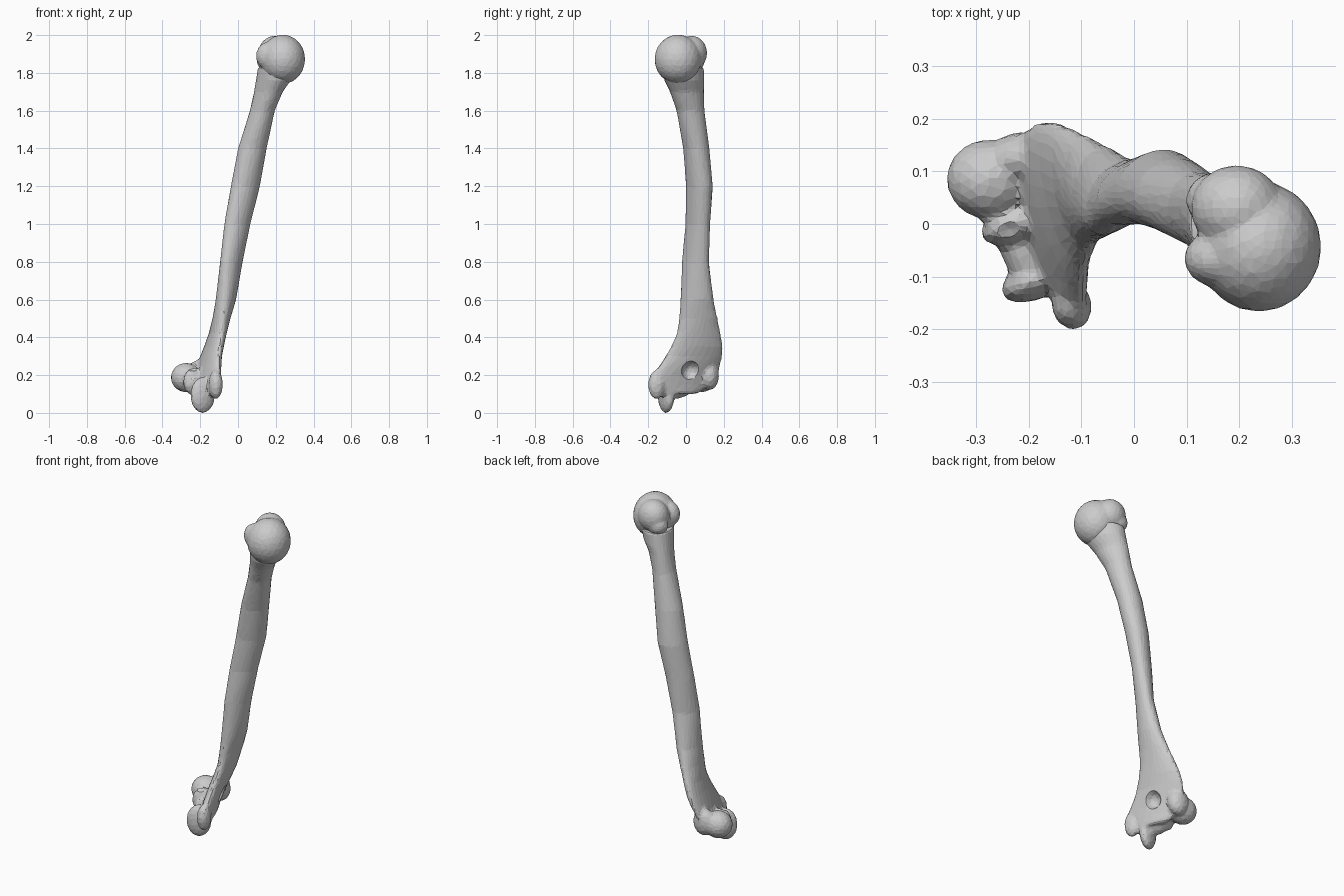
import bpy, bmesh, math
from mathutils import Matrix, Vector

if "Cube" in bpy.data.objects:
    bpy.data.objects.remove(bpy.data.objects["Cube"])


def add_blob(bm, centre, radii, turn=0.0):
    """Ellipsoid added to a bmesh, turned about z."""
    m = Matrix.LocRotScale(Vector(centre), Matrix.Rotation(turn, 3, 'Z').to_quaternion(), Vector(radii))
    bmesh.ops.create_icosphere(bm, subdivisions=3, radius=1, matrix=m)


def add_loft(bm, rows, sides=24):
    """Skin of skewed ellipses; each row is z, x range, y range, skew."""
    rings = []
    for z, x0, x1, y0, y1, skew in rows:
        phi = math.asin(skew)
        ring = []
        for i in range(sides):
            t = 2 * math.pi * i / sides
            ring.append(bm.verts.new(((x0 + x1) / 2 + (x1 - x0) / 2 * math.cos(t),
                                      (y0 + y1) / 2 + (y1 - y0) / 2 * math.sin(t + phi), z)))
        rings.append(ring)
    for a, b in zip(rings, rings[1:]):
        for i in range(sides):
            j = (i + 1) % sides
            bm.faces.new((a[i], a[j], b[j], b[i]))
    bm.faces.new(rings[0])
    bm.faces.new(rings[-1])
    bmesh.ops.recalc_face_normals(bm, faces=bm.faces[:])


def to_object(bm, name):
    mesh = bpy.data.meshes.new(name)
    bm.to_mesh(mesh)
    bm.free()
    ob = bpy.data.objects.new(name, mesh)
    bpy.context.collection.objects.link(ob)
    return ob


def fuse(ob, voxel, ratio, cutter=None):
    """Melt the overlapping volumes together, carve, then facet."""
    mod = ob.modifiers.new("melt", 'REMESH')
    mod.mode = 'VOXEL'
    mod.voxel_size = voxel
    if cutter:
        mod = ob.modifiers.new("carve", 'BOOLEAN')
        mod.operation = 'DIFFERENCE'
        mod.solver = 'EXACT'
        mod.object = cutter
    mod = ob.modifiers.new("soften", 'SMOOTH')
    mod.factor = 0.5
    mod.iterations = 3
    mod = ob.modifiers.new("facet", 'DECIMATE')
    mod.ratio = ratio
    bpy.context.view_layer.update()
    dg = bpy.context.evaluated_depsgraph_get()
    mesh = bpy.data.meshes.new_from_object(ob.evaluated_get(dg))
    ob.modifiers.clear()
    ob.data = mesh
    for p in mesh.polygons:
        p.use_smooth = False
    if cutter:
        bpy.data.objects.remove(cutter)


# Shaft: z, x left, x right, y front, y back, skew
shaft_rows = [
    (0.10, -0.20, -0.12, -0.13, 0.06, -0.75),
    (0.15, -0.23, -0.10, -0.18, 0.13, -0.80),
    (0.20, -0.235, -0.09, -0.18, 0.17, -0.80),
    (0.30, -0.20, -0.085, -0.11, 0.195, -0.65),
    (0.35, -0.18, -0.075, -0.08, 0.197, -0.55),
    (0.42, -0.155, -0.06, -0.05, 0.185, -0.40),
    (0.50, -0.135, -0.04, -0.038, 0.168, -0.10),
    (0.60, -0.118, -0.01, -0.03, 0.147, 0.15),
    (0.80, -0.095, 0.025, -0.022, 0.122, 0.40),
    (1.00, -0.073, 0.066, -0.003, 0.128, 0.35),
    (1.20, -0.038, 0.116, 0.0, 0.142, 0.25),
    (1.40, 0.0, 0.152, -0.015, 0.124, 0.10),
    (1.60, 0.063, 0.195, -0.05, 0.098, -0.10),
    (1.70, 0.085, 0.237, -0.085, 0.095, -0.25),
    (1.76, 0.095, 0.28, -0.115, 0.097, -0.25),
    (1.83, 0.105, 0.30, -0.13, 0.095, -0.20),
]
bm = bmesh.new()
add_loft(bm, shaft_rows)
# Elbow end: outer knob, pulley lips and groove, inner knob
add_blob(bm, (-0.275, 0.085, 0.187), (0.081, 0.076, 0.078))
add_blob(bm, (-0.21, 0.125, 0.20), (0.065, 0.05, 0.08))
add_blob(bm, (-0.232, 0.0, 0.165), (0.062, 0.035, 0.075), 0.42)
add_blob(bm, (-0.205, -0.05, 0.13), (0.048, 0.075, 0.055), 0.42)
add_blob(bm, (-0.187, -0.105, 0.094), (0.070, 0.038, 0.096), 0.42)
add_blob(bm, (-0.118, -0.155, 0.15), (0.038, 0.046, 0.078), 0.2)
shaft = to_object(bm, "bone_shaft")

# Hollows above the elbow pulley, back and front
bm = bmesh.new()
add_blob(bm, (-0.095, 0.03, 0.22), (0.066, 0.052, 0.055), 0.35)
add_blob(bm, (-0.24, -0.03, 0.255), (0.045, 0.04, 0.035), 0.42)
hollows = to_object(bm, "hollow_cutter")
hollows.hide_render = True
fuse(shaft, 0.011, 0.13, hollows)

# Shoulder ball with the two lobes beside its groove
bm = bmesh.new()
add_blob(bm, (0.237, -0.043, 1.872), (0.119, 0.124, 0.131))
add_blob(bm, (0.195, 0.03, 1.905), (0.088, 0.082, 0.092))
add_blob(bm, (0.165, -0.066, 1.89), (0.070, 0.056, 0.075))
add_blob(bm, (0.16, 0.045, 1.865), (0.062, 0.055, 0.055))
head = to_object(bm, "shoulder_ball")
fuse(head, 0.010, 0.2)
